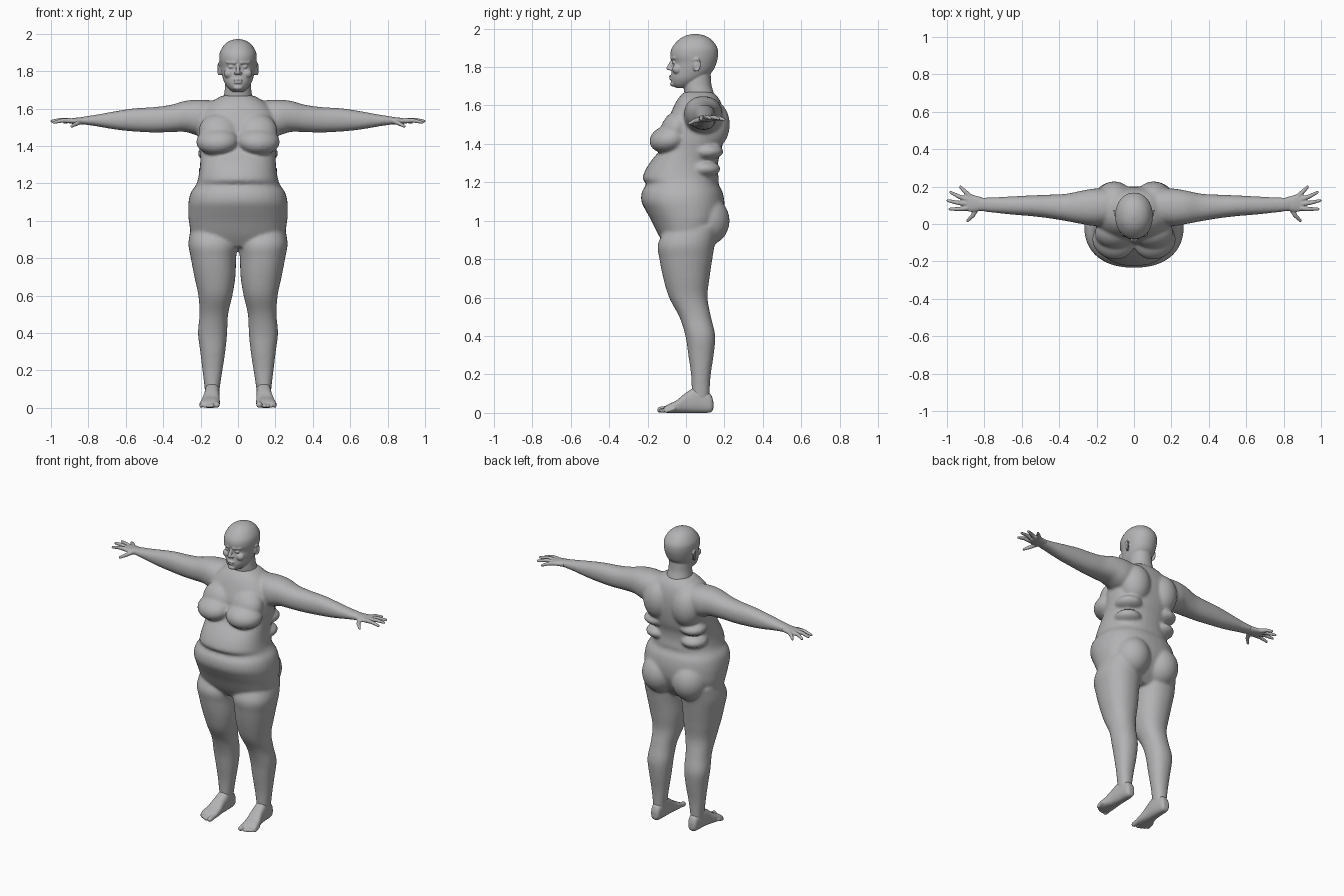
import bpy
import bmesh
from math import sin, cos, pi, copysign
from mathutils import Matrix, Vector

if "Cube" in bpy.data.objects:
    bpy.data.objects.remove(bpy.data.objects["Cube"], do_unlink=True)

clay = bpy.data.materials.new("clay grey")
clay.use_nodes = True
clay.diffuse_color = (.45, .45, .46, 1)
clay.node_tree.nodes["Principled BSDF"].inputs["Base Color"].default_value = clay.diffuse_color
SIDES = (1, -1)


def spline(rows, steps=5):
    """Resample rows of numbers along a smooth curve through them."""
    padded = [rows[0], *rows, rows[-1]]
    result = []
    for a, b, c, d in zip(padded, padded[1:], padded[2:], padded[3:]):
        for i in range(steps):
            t = i / steps
            result.append([q + t * (r - p + t * (2 * p - 5 * q + 4 * r - s
                           + t * (3 * (q - r) + s - p))) / 2
                           for p, q, r, s in zip(a, b, c, d)])
    return result + [rows[-1]]


def loft(bm, axis, rows, side=1, power=2.2, count=40):
    """Skin rounded rings; each row is a station and its two pairs of limits."""
    rings = []
    for station, a0, a1, b0, b1 in spline(rows):
        ring = []
        for i in range(count):
            angle = 2 * pi * i / count
            u, v = (copysign(abs(f) ** (2 / power), f) for f in (cos(angle), sin(angle)))
            point = [(a0 + a1) / 2 + u * (a1 - a0) / 2, (b0 + b1) / 2 + v * (b1 - b0) / 2]
            point.insert("XYZ".index(axis), station)
            point[0] *= side
            ring.append(bm.verts.new(point))
        rings.append(ring)
    faces = [bm.faces.new(rings[0]), bm.faces.new(rings[-1][::-1])]
    for low, high in zip(rings, rings[1:]):
        for i in range(count):
            j = (i + 1) % count
            faces.append(bm.faces.new((low[i], high[i], high[j], low[j])))
    bmesh.ops.recalc_face_normals(bm, faces=faces)


def blob(bm, centre, radii, side=1, tilt=0, turn=0):
    """Ellipsoid, tilted about x and turned about z."""
    x, y, z = centre
    matrix = (Matrix.Translation((x * side, y, z)) @ Matrix.Rotation(turn * side, 4, "Z")
              @ Matrix.Rotation(tilt, 4, "X") @ Matrix.Diagonal((*radii, 1)))
    bmesh.ops.create_uvsphere(bm, u_segments=32, v_segments=20, radius=1, matrix=matrix)


def taper(bm, start, end, r0, r1, side=1):
    """Round-ended tapering rod."""
    p, q = (Vector((x * side, y, z)) for x, y, z in (start, end))
    turn = (q - p).to_track_quat("Z", "Y").to_matrix().to_4x4()
    bmesh.ops.create_cone(bm, cap_ends=True, segments=20, radius1=r0, radius2=r1,
                          depth=(q - p).length, matrix=Matrix.Translation((p + q) / 2) @ turn)
    for point, radius in ((p, r0), (q, r1)):
        bmesh.ops.create_uvsphere(bm, u_segments=20, v_segments=12, radius=radius,
                                  matrix=Matrix.Translation(point))


def fuse(name, bm, voxel, rounds):
    """Melt overlapping pieces into one smooth skin."""
    mesh = bpy.data.meshes.new(name)
    bm.to_mesh(mesh)
    bm.free()
    ob = bpy.data.objects.new(name, mesh)
    bpy.context.collection.objects.link(ob)
    remesh = ob.modifiers.new("Skin", "REMESH")
    remesh.mode = "VOXEL"
    remesh.voxel_size = voxel
    smooth = ob.modifiers.new("Soften", "SMOOTH")
    smooth.factor = .5
    smooth.iterations = rounds
    graph = bpy.context.evaluated_depsgraph_get()
    baked = bpy.data.meshes.new_from_object(ob.evaluated_get(graph))
    ob.modifiers.clear()
    ob.data = baked
    baked.materials.clear()
    baked.materials.append(clay)
    baked.polygons.foreach_set("use_smooth", [True] * len(baked.polygons))
    return ob


# Torso: hips, belly folds, ribs and shoulders
body = bmesh.new()
torso = [(.86, .19, -.1, .1), (.92, .245, -.14, .15), (1, .263, -.18, .19),
         (1.05, .266, -.208, .2), (1.1, .265, -.232, .2), (1.15, .253, -.23, .19),
         (1.19, .226, -.208, .17), (1.22, .215, -.226, .17), (1.27, .206, -.208, .165),
         (1.32, .202, -.175, .17), (1.37, .205, -.135, .185), (1.43, .213, -.11, .195),
         (1.5, .213, -.1, .2), (1.57, .2, -.075, .195), (1.63, .15, -.045, .175),
         (1.67, .085, -.01, .14)]
loft(body, "Z", [(z, -w, w, front, back) for z, w, front, back in torso], power=2.3)

leg = [(.97, .03, .25, -.1, .17), (.88, .004, .265, -.146, .15), (.8, .01, .252, -.138, .137),
       (.7, .014, .233, -.118, .122), (.6, .03, .212, -.088, .112), (.5, .053, .206, -.035, .13),
       (.4, .058, .214, -.003, .152), (.3, .068, .202, .012, .144), (.2, .083, .19, .026, .129),
       (.1, .098, .178, .03, .123), (.04, .102, .172, .03, .125)]
arm = [(.1, .01, .18, 1.48, 1.64), (.2, -.01, .19, 1.455, 1.648), (.28, .0, .178, 1.475, 1.642),
       (.36, .015, .162, 1.474, 1.62), (.45, .03, .157, 1.472, 1.608),
       (.55, .042, .153, 1.477, 1.602), (.65, .05, .148, 1.487, 1.587),
       (.75, .06, .143, 1.504, 1.569), (.84, .07, .144, 1.517, 1.555)]
for s in SIDES:
    loft(body, "Z", leg, s)
    loft(body, "X", arm, s)
    # Bust, shoulder blades, flank rolls and buttocks
    blob(body, (.11, -.09, 1.425), (.115, .1, .072), s, tilt=.25, turn=.3)
    blob(body, (.1, -.05, 1.48), (.11, .078, .1), s, tilt=-.5)
    blob(body, (.105, .13, 1.5), (.1, .098, .13), s)
    blob(body, (.13, .105, 1.36), (.085, .09, .045), s, turn=-.4)
    blob(body, (.125, .09, 1.27), (.085, .09, .045), s, turn=-.4)
    blob(body, (.11, .105, 1), (.115, .122, .13), s)
fuse("body", body, .008, 12)

# Head: neck and skull
head = bmesh.new()
neck = [(1.6, .085, .0, .16), (1.66, .077, -.008, .146), (1.71, .07, -.012, .132),
        (1.78, .066, .0, .128)]
skull = [(1.692, .03, -.055, .02), (1.71, .052, -.072, .06), (1.74, .073, -.078, .1),
         (1.78, .086, -.074, .14), (1.82, .094, -.07, .158), (1.86, .1, -.081, .167),
         (1.9, .097, -.073, .163), (1.94, .074, -.04, .135), (1.962, .044, -.005, .1),
         (1.972, .01, .035, .06)]
for rows in (neck, skull):
    loft(head, "Z", [(z, -w, w, front, back) for z, w, front, back in rows], power=2.1)

# Nose, lips and chin
taper(head, (0, -.07, 1.836), (0, -.09, 1.794), .008, .012)
blob(head, (0, -.08, 1.752), (.024, .009, .006))
blob(head, (0, -.079, 1.739), (.021, .009, .006))
blob(head, (0, -.066, 1.712), (.026, .017, .014))
for s in SIDES:
    # Nostril, brow, eye, cheek and ear
    blob(head, (.012, -.079, 1.789), (.009, .013, .008), s)
    taper(head, (.018, -.073, 1.846), (.055, -.056, 1.848), .01, .009, s)
    blob(head, (.035, -.06, 1.823), (.016, .012, .009), s)
    blob(head, (.048, -.045, 1.788), (.028, .026, .026), s)
    blob(head, (.093, .05, 1.808), (.011, .016, .03), s, turn=-.3)
    rim = [(.102 + .004 * sin(a), .055 + .017 * sin(a), 1.812 + .031 * cos(a))
           for a in (pi * (i / 6 - .25) for i in range(9))]
    for p, q in zip(rim, rim[1:]):
        taper(head, p, q, .005, .005, s)
fuse("head", head, .004, 4)

# Hands: palm, then thumb and four fingers
palm = [(.81, .072, .142, 1.516, 1.556), (.85, .066, .152, 1.515, 1.553),
        (.88, .066, .162, 1.518, 1.549), (.907, .078, .158, 1.522, 1.546)]
fingers = [((.84, .085, 1.53), (.862, .045, 1.52), (.889, .018, 1.506)),
           ((.895, .084, 1.535), (.935, .08, 1.537), (.985, .08, 1.526)),
           ((.9, .108, 1.536), (.945, .114, 1.54), (.995, .125, 1.533)),
           ((.895, .132, 1.535), (.935, .146, 1.538), (.98, .169, 1.531)),
           ((.88, .15, 1.533), (.903, .173, 1.534), (.928, .198, 1.526))]
# Feet: heel to ball, then toes in a slanted row
foot = [(.142, .12, .155, .02, .06), (.125, .107, .169, .002, .1), (.06, .099, .177, .0, .135),
        (0, .099, .183, .0, .105), (-.05, .097, .196, .0, .065), (-.09, .098, .203, .0, .046),
        (-.115, .105, .198, .002, .03)]
for s, label in zip(SIDES, ("left", "right")):
    hand = bmesh.new()
    loft(hand, "X", palm, s)
    for root, knuckle, tip in fingers:
        taper(hand, root, knuckle, .014, .0115, s)
        taper(hand, knuckle, tip, .0115, .008, s)
    fuse(label + "_hand", hand, .004, 3)

    sole = bmesh.new()
    loft(sole, "Y", foot, s, power=2.6)
    for i in range(5):
        size = .016 if i == 0 else .0115 - .0006 * i
        x = .114 if i == 0 else .123 + .0185 * i
        reach = -.134 + .002 * i * i
        taper(sole, (x, reach + .04, .022), (x, reach, size), size, size, s)
    fuse(label + "_foot", sole, .004, 4)
